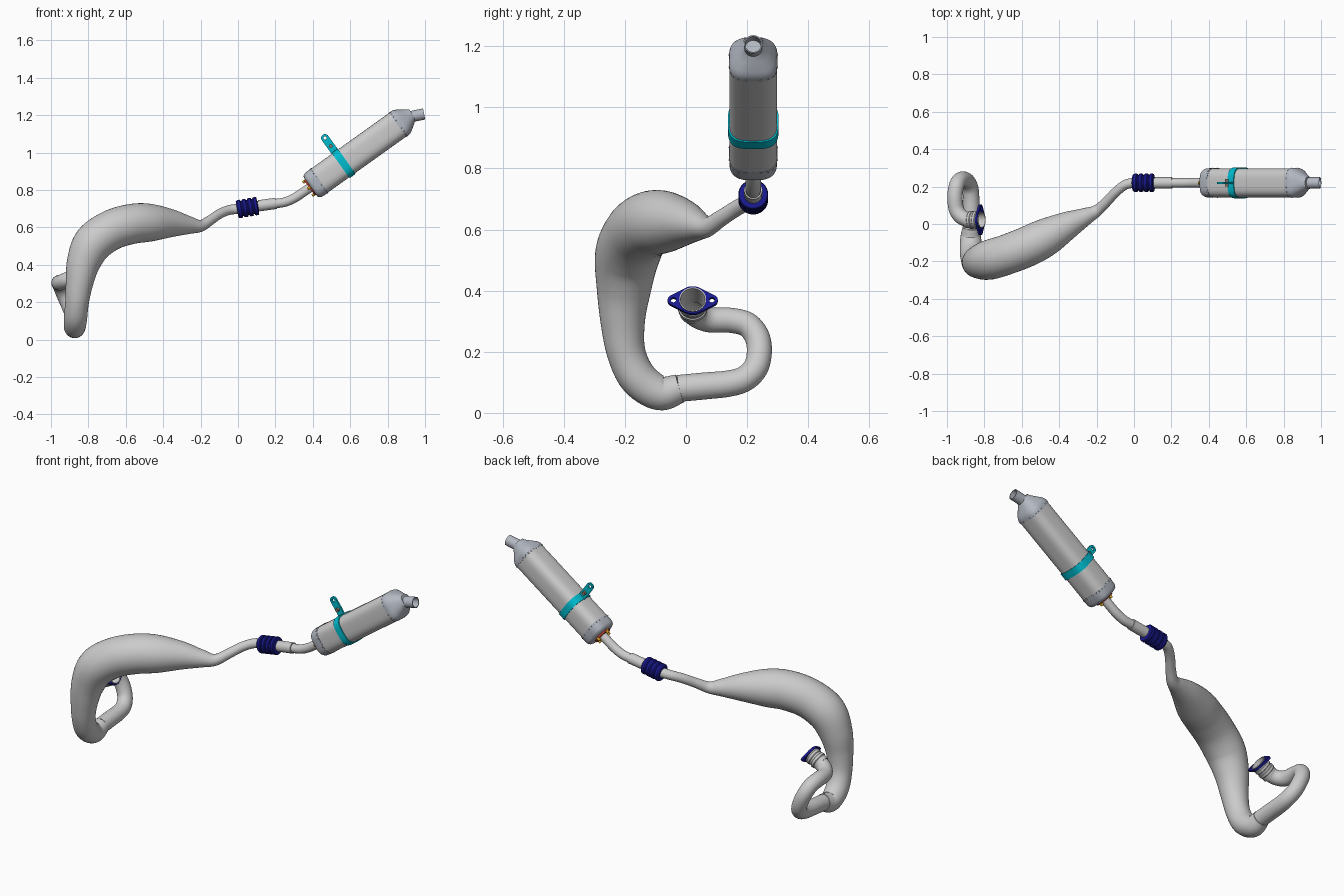
import bpy, bmesh, math
from mathutils import Vector, Matrix

if "Cube" in bpy.data.objects:
    bpy.data.objects.remove(bpy.data.objects["Cube"])

def mat(name, rgb):
    m = bpy.data.materials.new(name)
    m.diffuse_color = (*rgb, 1)
    m.use_nodes = True
    m.node_tree.nodes["Principled BSDF"].inputs["Base Color"].default_value = m.diffuse_color
    return m

NAVY = mat("navy", (0.01, 0.01, 0.28))
CYAN = mat("cyan", (0.0, 0.5, 0.62))
RED = mat("red", (0.6, 0.06, 0.03))
ORANGE = mat("orange", (0.9, 0.5, 0.02))
STEEL = mat("steel", (0.45, 0.48, 0.54))
BROWN = mat("bronze", (0.3, 0.2, 0.15))

def finish(ob, material=None, angle=35):
    if material:
        ob.data.materials.append(material)
    bpy.ops.object.select_all(action='DESELECT')
    ob.select_set(True)
    bpy.context.view_layer.objects.active = ob
    bpy.ops.object.shade_smooth_by_angle(angle=math.radians(angle))
    return ob

def add_mesh(name, bm, material=None, angle=35):
    bmesh.ops.recalc_face_normals(bm, faces=bm.faces)
    me = bpy.data.meshes.new(name)
    bm.to_mesh(me)
    bm.free()
    ob = bpy.data.objects.new(name, me)
    bpy.context.collection.objects.link(ob)
    return finish(ob, material, angle)

def section(a, e):
    """Unit superellipse point; e=2 is a circle, higher is boxier."""
    f = lambda v: math.copysign(abs(v) ** (2 / e), v)
    return f(math.cos(a)), f(math.sin(a))

def loft(name, rings, material=None, caps=True, n=40, angle=35):
    """rings: (centre, u, v, radius, exponent)"""
    bm = bmesh.new()
    loops = []
    for c, u, v, r, e in rings:
        pts = [section(2 * math.pi * i / n, e) for i in range(n)]
        loops.append([bm.verts.new(c + (u * p + v * q) * r) for p, q in pts])
    for A, B in zip(loops, loops[1:]):
        for i in range(n):
            j = (i + 1) % n
            bm.faces.new((A[i], A[j], B[j], B[i]))
    if caps:
        bm.faces.new(loops[0])
        bm.faces.new(loops[-1])
    return add_mesh(name, bm, material, angle)

def lathe(name, origin, axis, profile, material=None, caps=True, e=2, n=40, angle=35):
    """profile: (distance, radius[, exponent]) along an axis in the XZ plane"""
    o, t, u = Vector(origin), Vector(axis).normalized(), Vector((0, 1, 0))
    v = u.cross(t)
    return loft(name, [(o + t * p[0], u, v, p[1], p[2] if len(p) > 2 else e) for p in profile],
                material, caps, n, angle)

def sweep(name, pts, steps=7, caps=False, material=None):
    """Smooth tube through (x, y, z, radius) points."""
    P = [Vector(p) for p in pts]
    P = [2 * P[0] - P[1]] + P + [2 * P[-1] - P[-2]]
    S = []
    for a, b, c, d in zip(P, P[1:], P[2:], P[3:]):
        for k in range(steps):
            t = k / steps
            S.append(0.5 * (2 * b + (c - a) * t + (2 * a - 5 * b + 4 * c - d) * t * t
                            + (3 * b - a - 3 * c + d) * t ** 3))
    S.append(P[-2])
    C = [s.to_3d() for s in S]
    rings, u = [], Vector((0.1, 0.3, 1))
    for i, c in enumerate(C):
        t = (C[min(i + 1, len(C) - 1)] - C[max(i - 1, 0)]).normalized()
        u = (u - t * u.dot(t)).normalized()
        rings.append((c, u, t.cross(u), S[i][3], 2))
    return loft(name, rings, material, caps)

def plate(name, outlines, half, origin, xaxis, zaxis, material):
    """Flat plate; the first outline is the edge, the others are holes."""
    cu = bpy.data.curves.new(name, 'CURVE')
    cu.dimensions, cu.fill_mode, cu.extrude = '2D', 'BOTH', half
    for pts in outlines:
        s = cu.splines.new('POLY')
        s.points.add(len(pts) - 1)
        for sp, (x, y) in zip(s.points, pts):
            sp.co = (x, y, 0, 1)
        s.use_cyclic_u = True
    ob = bpy.data.objects.new(name, cu)
    bpy.context.collection.objects.link(ob)
    x, z = Vector(xaxis).normalized(), Vector(zaxis).normalized()
    m = Matrix((x, z.cross(x), z)).transposed().to_4x4()
    ob.matrix_world = Matrix.Translation(origin) @ m
    bpy.ops.object.select_all(action='DESELECT')
    ob.select_set(True)
    bpy.context.view_layer.objects.active = ob
    bpy.ops.object.convert(target='MESH')
    return finish(bpy.context.object, material)

def arc(cx, cy, r, a0=0, a1=360, n=24):
    full = a1 - a0 == 360
    return [(cx + r * math.cos(math.radians(a0 + (a1 - a0) * i / n)),
             cy + r * math.sin(math.radians(a0 + (a1 - a0) * i / n))) for i in range(n + (not full))]

# header pipe with its tilted U-bend
sweep("header_pipe", [
    (-.865, .022, .344, .040), (-.890, .024, .332, .040), (-.925, .040, .316, .040),
    (-.950, .080, .304, .041), (-.957, .145, .303, .041), (-.950, .200, .289, .041),
    (-.934, .232, .250, .041), (-.912, .240, .200, .041), (-.890, .228, .148, .041),
    (-.874, .192, .112, .042), (-.870, .140, .096, .043), (-.870, .060, .088, .044),
    (-.870, -.025, .080, .044)])

# expansion chamber narrowing into the stinger
sweep("expansion_chamber", [
    (-.870, -.020, .080, .047), (-.873, -.085, .065, .057), (-.869, -.155, .112, .062),
    (-.861, -.195, .195, .063), (-.848, -.207, .300, .073), (-.826, -.203, .410, .090),
    (-.775, -.192, .515, .106), (-.680, -.163, .584, .107), (-.570, -.120, .618, .107),
    (-.470, -.070, .625, .101), (-.360, -.010, .622, .076), (-.265, .037, .612, .049),
    (-.200, .070, .608, .032), (-.150, .115, .637, .027), (-.100, .168, .671, .026),
    (-.050, .208, .692, .026), (.000, .220, .699, .027), (.060, .220, .706, .027)], caps=True)

# inlet flange and stepped collar
t = math.radians(27)
fn = Vector((math.cos(t), 0, math.sin(t)))
fc = Vector((-.822, .022, .367))
outline = (arc(.063, 0, .019, -62, 62) + arc(0, 0, .050, 62, 118)
           + arc(-.063, 0, .019, 118, 242) + arc(0, 0, .050, 242, 298))
plate("inlet_flange", [outline, arc(0, 0, .041), arc(.063, 0, .009), arc(-.063, 0, .009)],
      .006, fc, (0, 1, 0), fn, NAVY)
lathe("inlet_collar", fc, fn, [(-.085, .040), (-.085, .043), (-.062, .044), (-.058, .048), (-.045, .048),
      (-.042, .044), (-.032, .044), (-.028, .048), (-.015, .048), (-.012, .044), (.010, .044),
      (.010, .040), (-.085, .038)], caps=False)

# ribbed rubber coupling
ribs = [(0, .028), (0, .042)]
for i in range(4):
    d = .004 + i * .029
    ribs += [(d, .046), (d + .004, .049), (d + .017, .049), (d + .021, .046), (d + .021, .041), (d + .027, .041)]
ribs[-1] = (.114, .028)
lathe("coupling", (-.005, .22, .696), (.984, 0, .17), ribs, NAVY)

# link pipe with sleeve
sweep("link_pipe", [(.06, .22, .706, .025), (.12, .22, .717, .025), (.19, .22, .726, .025),
                    (.25, .22, .735, .025), (.30, .22, .756, .025), (.345, .22, .785, .025),
                    (.41, .22, .830, .025)], caps=True)
lathe("link_sleeve", (.11, .22, .715), (.988, 0, .14), [(0, .025), (0, .030), (.095, .030), (.095, .025)])

# silencer
ax = Vector((.814, 0, .581)).normalized()
up = Vector((-ax.z, 0, ax.x))
side = Vector((0, 1, 0))
base = Vector((.388, .22, .816))
L = .582
E = 3.2
lathe("silencer_body", base, ax, [(.05, .076), (.05, .078), (L, .078), (L, .076)], e=E, n=64)
lathe("front_cap", base, ax, [(0, .050), (0, .062), (.005, .071), (.014, .076), (.02, .078), (.058, .0795),
                              (.062, .0795), (.062, .077)], STEEL, e=E, n=64)
lathe("rear_cap", base, ax, [(L - .01, .077), (L - .01, .0795), (L + .006, .0795), (L + .018, .077, 3),
      (L + .030, .071, 2.8), (L + .055, .054, 2.4), (L + .078, .038, 2.1), (L + .088, .031)],
      STEEL, e=E, n=64)

# hollow outlet pipe
lathe("outlet_pipe", (.915, .22, 1.190), (.98, 0, .2), [(0, .030), (.082, .030), (.082, .026), (.01, .026)],
      STEEL)

# rivet rows on both cap seams
bm = bmesh.new()
for d in (.055, L - .004):
    for i in range(20):
        p, q = section(2 * math.pi * (i + .5) / 20, E)
        pos = base + ax * d + (side * p + up * q) * .0793
        bmesh.ops.create_icosphere(bm, subdivisions=1, radius=.003, matrix=Matrix.Translation(pos))
add_mesh("rivets", bm, STEEL, 60)

# inlet plate and bolts
lathe("inlet_plate", base, ax, [(-.008, .025), (-.008, .050), (.004, .050)], RED)
for i in range(4):
    a = math.pi / 2 * i
    lathe(f"inlet_bolt_{i + 1}", base + (side * math.cos(a) + up * math.sin(a)) * .043, ax,
          [(-.02, .006), (-.02, .009), (0, .009)], ORANGE, n=6)

# mounting strap and bracket
lathe("strap", base, ax, [(.197, .077), (.197, .083), (.237, .083), (.237, .077)], CYAN, caps=False, e=E, n=64)
arm = [(.021, .075)] + arc(0, .168, .021, 0, 180) + [(-.021, .075)]
plate("strap_bracket", [arm, arc(0, .168, .009)], .005, base + ax * .215, ax, -side, CYAN)
lathe_o = base + ax * .215 + up * .115
bm = bmesh.new()
bmesh.ops.create_cone(bm, cap_ends=True, segments=16, radius1=.010, radius2=.010, depth=.04,
                      matrix=Matrix.Translation(lathe_o) @ Matrix.Rotation(math.pi / 2, 4, 'X'))
add_mesh("bracket_bolt", bm, BROWN)
